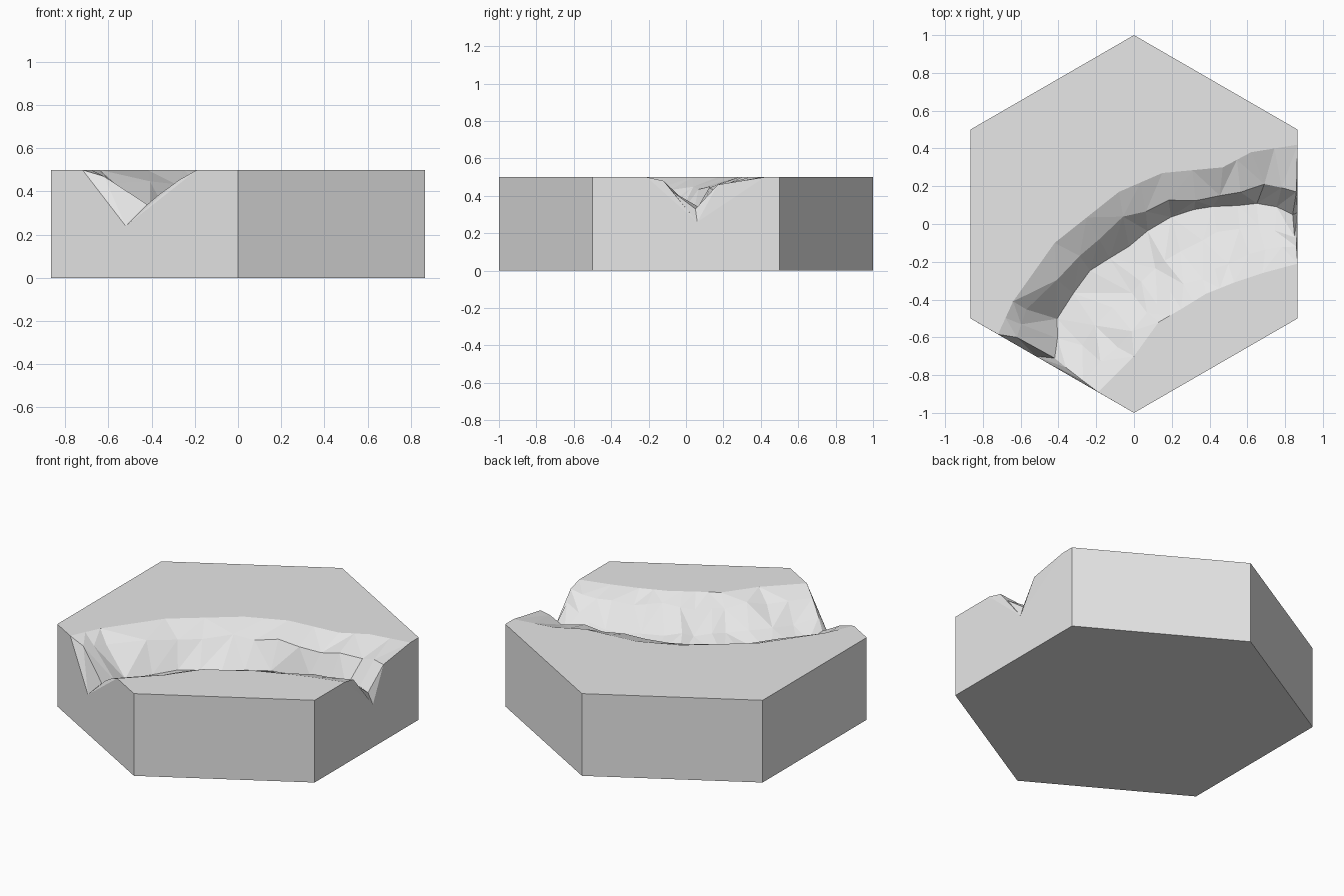
import bpy
import bmesh
import random
from mathutils import Vector

random.seed(4)
old = bpy.data.objects.get("Cube")
if old:
    bpy.data.objects.remove(old)

TOP = 0.5

# Lines along the channel, from the front-right side to the left side:
# heights of the first end, the middle and the last end, then the plan path
CHANNEL = [
    ((TOP, TOP, TOP), [(-.72, -.584), (-.64, -.41), (-.42, -.1), (-.08, .17),
                       (.15, .27), (.47, .3), (.62, .38), (.866, .42)]),
    ((.47, .44, .46), [(-.62, -.60), (-.56, -.44), (-.28, -.17), (-.07, .03),
                       (.18, .12), (.45, .15), (.68, .21), (.86, .17)]),
    ((.34, .3, .33), [(-.42, -.71), (-.41, -.5), (-.22, -.25), (-.04, -.11),
                      (.2, .03), (.43, .1), (.66, .11), (.84, .05)]),
    ((.39, .36, .42), [(-.36, -.76), (-.2, -.55), (-.02, -.36), (.1, -.23),
                       (.25, -.14), (.45, -.03), (.66, 0), (.85, -.07)]),
    ((.455, .45, .48), [(-.27, -.83), (-.08, -.65), (.06, -.47), (.2, -.37),
                        (.35, -.29), (.5, -.2), (.7, -.14), (.86, -.12)]),
    ((TOP, TOP, TOP), [(-.19, -.89), (0, -.7), (.13, -.52), (.25, -.45),
                       (.38, -.37), (.53, -.31), (.68, -.26), (.866, -.21)]),
]

bm = bmesh.new()


def make_row(heights, path, rough):
    """Place one line of vertices, with a rough midpoint in each span."""
    first, middle, last = heights
    pts = [Vector((x, y, middle)) for x, y in path]
    pts[0].z, pts[-1].z = first, last
    row = []
    for a, b in zip(pts, pts[1:]):
        row += [a, (a + b) / 2]
    row.append(pts[-1])
    if rough:
        for p in row[1:-1]:
            p += Vector([random.uniform(-rough, rough) for _ in range(3)])
    return [bm.verts.new(p) for p in row]


rows = [make_row(h, p, 0 if i in (0, len(CHANNEL) - 1) else .014)
        for i, (h, p) in enumerate(CHANNEL)]

# Channel banks and bed, split into uneven triangles
for upper, lower in zip(rows, rows[1:]):
    for i in range(len(upper) - 1):
        a, b, c, d = upper[i], upper[i + 1], lower[i + 1], lower[i]
        if random.random() < .5:
            bm.faces.new((a, b, c))
            bm.faces.new((a, c, d))
        else:
            bm.faces.new((a, b, d))
            bm.faces.new((b, c, d))

# Hexagon corners, clockwise from the front right
corners = [(-.866, -.5), (-.866, .5), (0, 1), (.866, .5), (.866, -.5), (0, -1)]
low = [bm.verts.new((x, y, 0)) for x, y in corners]
high = [bm.verts.new((x, y, TOP)) for x, y in corners]

# Flat ground on both sides of the channel, and the underside
north, south = rows[0], rows[-1]
bm.faces.new(high[:4] + north[::-1])
bm.faces.new(high[4:] + south)
bm.faces.new(low)

# Plain side walls
for i in (0, 1, 2, 4):
    bm.faces.new((low[i], low[i + 1], high[i + 1], high[i]))


# Side walls where the channel leaves, with a sloped notch below each mouth
def notched_wall(left, right, end, base):
    tip = bm.verts.new(base)
    mouth = [row[end] for row in rows]
    bm.faces.new((low[left], high[left], mouth[0], tip, mouth[-1],
                  high[right], low[right]))
    for a, b in zip(mouth, mouth[1:]):
        bm.faces.new((tip, a, b))


notched_wall(0, 5, 0, (-.52, -.70, .24))
notched_wall(3, 4, -1, (.866, .06, .26))

bmesh.ops.recalc_face_normals(bm, faces=bm.faces[:])
mesh = bpy.data.meshes.new("river_tile")
bm.to_mesh(mesh)
bm.free()

# Plain grey stone
stone = bpy.data.materials.new("light_grey")
stone.use_nodes = True
grey = (.8, .8, .8, 1)
stone.diffuse_color = grey
stone.node_tree.nodes["Principled BSDF"].inputs["Base Color"].default_value = grey
mesh.materials.append(stone)

tile = bpy.data.objects.new("river_tile", mesh)
bpy.context.collection.objects.link(tile)
